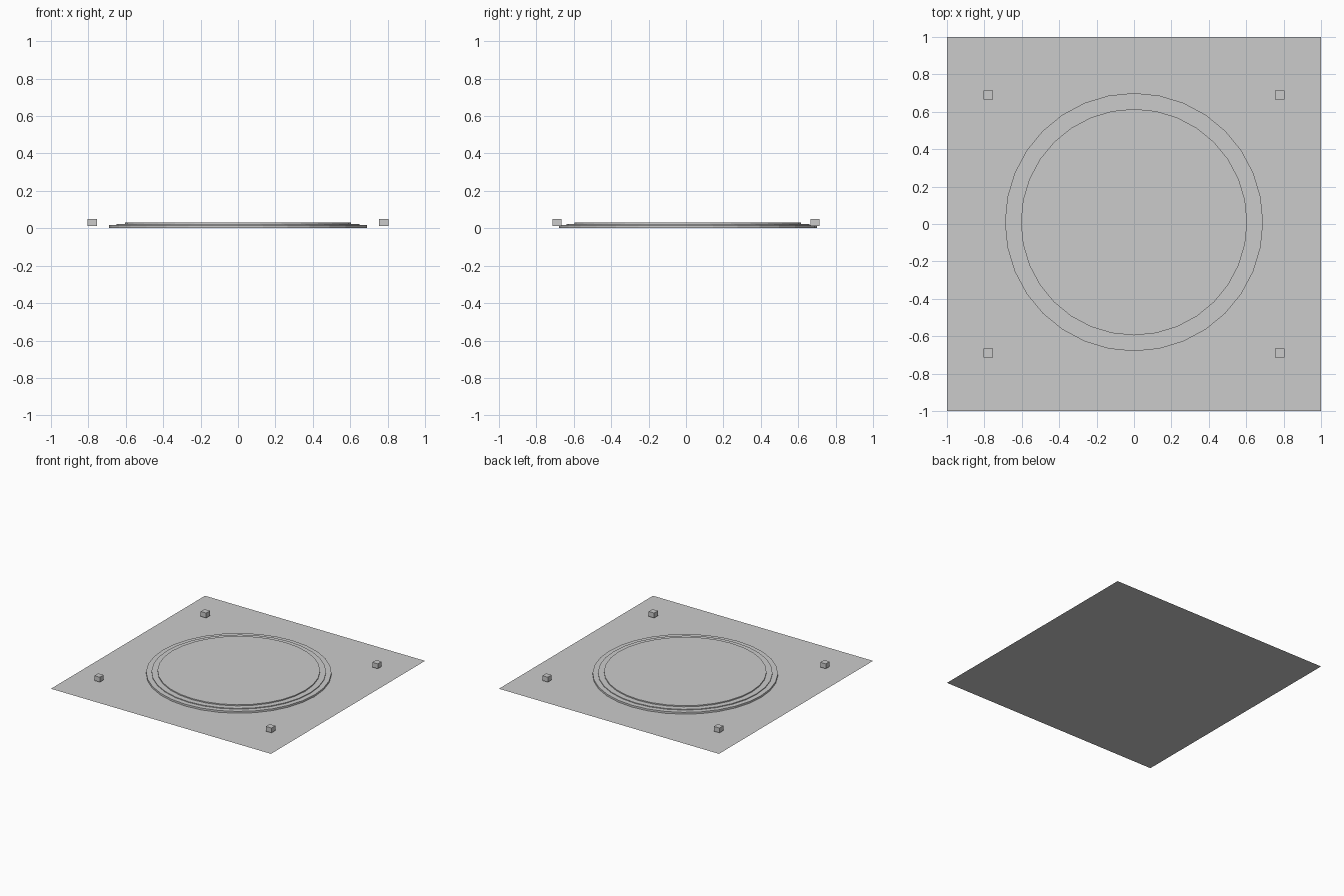
import bpy

cube = bpy.data.objects.get("Cube")
if cube:
    bpy.data.objects.remove(cube, do_unlink=True)

# One flat concrete colour
concrete = bpy.data.materials.new("concrete_grey")
concrete.use_nodes = True
GREY = (0.6, 0.6, 0.6, 1)
concrete.diffuse_color = GREY
concrete.node_tree.nodes["Principled BSDF"].inputs["Base Color"].default_value = GREY


def finish(name):
    ob = bpy.context.object
    ob.name = name
    ob.data.materials.append(concrete)
    return ob


def disc(name, radius, bottom, top):
    bpy.ops.mesh.primitive_cylinder_add(
        vertices=32, radius=radius, depth=top - bottom,
        location=(0, 0.01, (top + bottom) / 2))
    return finish(name)


# Flat ground slab
bpy.ops.mesh.primitive_plane_add(size=2, location=(0, 0, 0))
finish("ground_slab")

# Stepped round landing platform
disc("lower_step", 0.69, 0.002, 0.017)
disc("middle_step", 0.65, 0.017, 0.023)
disc("upper_step", 0.605, 0.023, 0.032)

# Corner marker lamps
for side, x in (("left", 0.78), ("right", -0.78)):
    for end, y in (("front", -0.69), ("back", 0.69)):
        bpy.ops.mesh.primitive_cube_add(size=1, location=(x, y, 0.031))
        lamp = finish(f"marker_lamp_{end}_{side}")
        lamp.scale = (0.05, 0.05, 0.04)
